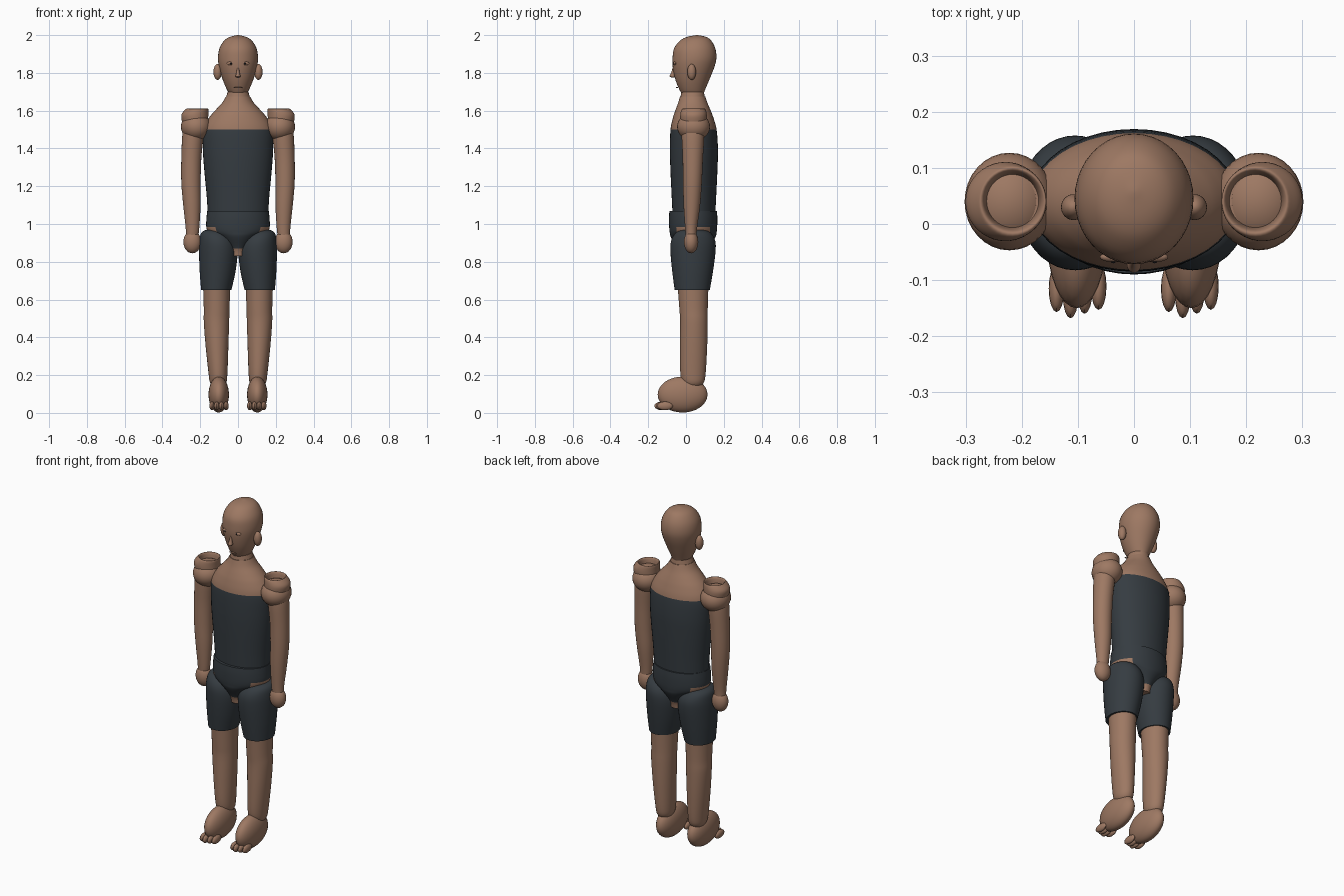
import bpy, bmesh, math


def material(name, rgb):
    m = bpy.data.materials.new(name)
    m.diffuse_color = (*rgb, 1)
    return m


SKIN = material("skin brown", (0.34, 0.19, 0.125))
CLOTH = material("charcoal cloth", (0.036, 0.045, 0.053))
DARK = material("eye dark", (0.02, 0.02, 0.025))


def finish(name, bm, mats, rule=None, angle=40):
    bmesh.ops.recalc_face_normals(bm, faces=bm.faces)
    if rule:
        for f in bm.faces:
            f.material_index = rule(f.calc_center_median())
    me = bpy.data.meshes.new(name)
    bm.to_mesh(me)
    bm.free()
    for m in mats:
        me.materials.append(m)
    ob = bpy.data.objects.new(name, me)
    bpy.context.collection.objects.link(ob)
    bpy.ops.object.select_all(action='DESELECT')
    ob.select_set(True)
    bpy.context.view_layer.objects.active = ob
    bpy.ops.object.shade_smooth_by_angle(angle=math.radians(angle))
    return ob


def catmull(a, b, c, d, t):
    return 0.5 * (2*b + (c-a)*t + (2*a-5*b+4*c-d)*t*t + (3*b-a-3*c+d)*t**3)


def loft(name, secs, mats, rule=None, side=1, smooth=4, n=40):
    """Stack of ellipses; each section is (z, cx, cy, rx, ry)."""
    rows = []
    for i in range(len(secs) - 1):
        q = [secs[max(i-1, 0)], secs[i], secs[i+1], secs[min(i+2, len(secs)-1)]]
        for k in range(smooth):
            rows.append([catmull(*v, k / smooth) for v in zip(*q)])
    rows.append(secs[-1])
    bm = bmesh.new()
    rings = []
    for z, cx, cy, rx, ry in rows:
        rx, ry = max(rx, 0.002), max(ry, 0.002)
        rings.append([bm.verts.new((side * (cx + rx * math.cos(2*math.pi*j/n)),
                                    cy + ry * math.sin(2*math.pi*j/n), z))
                      for j in range(n)])
    for a, b in zip(rings, rings[1:]):
        for j in range(n):
            bm.faces.new((a[j], a[(j+1) % n], b[(j+1) % n], b[j]))
    bm.faces.new(rings[0])
    bm.faces.new(rings[-1])
    return finish(name, bm, mats, rule)


def ball(name, loc, rad, mat, seg=32):
    bm = bmesh.new()
    bmesh.ops.create_uvsphere(bm, u_segments=seg, v_segments=seg // 2, radius=1)
    for v in bm.verts:
        v.co = [loc[i] + v.co[i] * rad[i] for i in range(3)]
    return finish(name, bm, [mat])


# Head and neck
loft("head", [(1.675, 0, .035, .035, .04), (1.69, 0, .035, .047, .057),
              (1.72, 0, .033, .063, .072), (1.77, 0, .034, .083, .092),
              (1.83, 0, .040, .100, .110), (1.88, 0, .045, .106, .116),
              (1.93, 0, .046, .098, .109), (1.97, 0, .051, .074, .083),
              (1.99, 0, .056, .045, .052), (2.0, 0, .058, .004, .004)], [SKIN])
loft("neck", [(1.64, 0, .035, .068, .068), (1.67, 0, .035, .063, .064),
              (1.70, 0, .035, .055, .060)], [SKIN])

# Torso: cloth below the chest line, skin above
loft("torso", [(1.05, 0, .042, .160, .113), (1.15, 0, .042, .166, .118),
               (1.30, 0, .042, .180, .125), (1.40, 0, .042, .186, .127),
               (1.50, 0, .040, .184, .122), (1.56, 0, .038, .155, .108),
               (1.60, 0, .037, .122, .094), (1.64, 0, .036, .085, .078),
               (1.675, 0, .035, .064, .067)], [CLOTH, SKIN],
     lambda c: int(c.z > 1.5))

# Pelvis: cloth brief with bare hips and underside
loft("pelvis", [(.83, 0, .038, .052, .075), (.87, 0, .038, .056, .085),
                (.93, 0, .038, .115, .118), (.955, 0, .038, .155, .124),
                (.985, 0, .038, .168, .127), (1.03, 0, .038, .167, .128),
                (1.068, 0, .038, .163, .126)], [CLOTH, SKIN],
     lambda c: int(c.z < .865 or (c.z < .985 and abs(c.x) > .115)))

# Face
loft("nose", [(1.775, 0, -.066, .006, .006), (1.782, 0, -.072, .013, .015),
              (1.80, 0, -.068, .009, .011), (1.835, 0, -.062, .004, .006)],
     [SKIN], n=16)
ball("mouth", (0, -.048, 1.722), (.025, .006, .003), SKIN, 16)

for s, tag in ((1, "right"), (-1, "left")):
    ball(tag + "_ear", (s * .108, .03, 1.805), (.022, .023, .042), SKIN)
    ball(tag + "_eye", (s * .037, -.059, 1.85), (.024, .009, .010), SKIN, 16)
    ball(tag + "_pupil", (s * .037, -.066, 1.85), (.005, .004, .005), DARK, 12)

    # Shoulder ball with an open cup on top
    ball(tag + "_shoulder", (s * .222, .04, 1.515), (.080, .087, .075), SKIN)
    loft(tag + "_shoulder_cup",
         [(1.51, .222, .04, .065, .066), (1.55, .228, .04, .070, .070),
          (1.58, .228, .04, .071, .070), (1.605, .218, .04, .062, .064),
          (1.61, .216, .041, .056, .057), (1.60, .216, .041, .050, .051),
          (1.575, .216, .041, .046, .047)], [SKIN], side=s)

    # Arm and hand
    loft(tag + "_arm", [(.93, .243, .027, .032, .028), (.98, .241, .027, .036, .032),
                        (1.10, .244, .031, .046, .044), (1.22, .249, .034, .051, .050),
                        (1.35, .247, .036, .053, .054), (1.48, .238, .037, .056, .060),
                        (1.53, .235, .038, .045, .050)], [SKIN], side=s)
    ball(tag + "_hand", (s * .242, .027, .905), (.047, .038, .060), SKIN)

    # Shorts leg, bare leg, foot
    loft(tag + "_shorts_leg",
         [(.65, .115, .033, .080, .093), (.75, .108, .035, .095, .108),
          (.85, .104, .037, .102, .119), (.91, .108, .038, .096, .117),
          (.95, .118, .038, .078, .095), (.968, .122, .038, .050, .060),
          (.975, .122, .038, .004, .004)], [CLOTH], side=s)
    loft(tag + "_leg",
         [(.13, .105, .038, .004, .004), (.137, .105, .038, .025, .033),
          (.16, .105, .038, .043, .056), (.21, .106, .037, .050, .067),
          (.35, .111, .040, .060, .072), (.48, .114, .042, .067, .073),
          (.55, .113, .040, .068, .075), (.68, .113, .037, .072, .082)],
         [SKIN], side=s)
    ball(tag + "_foot", (s * .102, -.018, .097), (.054, .132, .095), SKIN)

    # Toes
    for i, tip in enumerate((-.157, -.168, -.160, -.153)):
        ball(f"{tag}_toe_{i+1}", (s * .1 - .038 + i * .025, tip + .042, .037),
             (.014, .042, .023), SKIN, 16)
